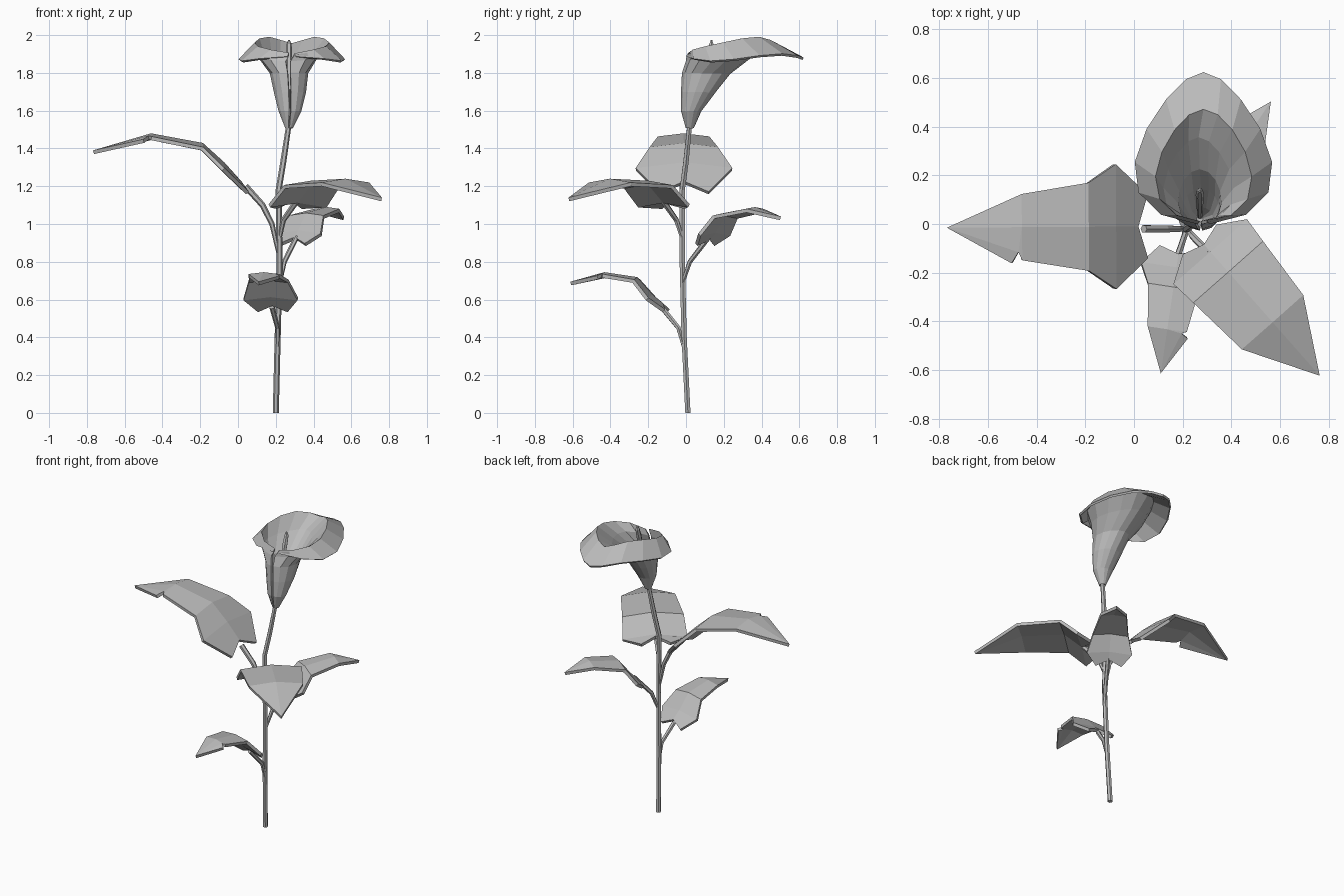
import bpy, bmesh
from math import sin, cos, pi
from mathutils import Vector

cube = bpy.data.objects.get("Cube")
if cube:
    bpy.data.objects.remove(cube, do_unlink=True)

GREY = (0.5, 0.5, 0.5, 1)
mat = bpy.data.materials.new("plain_grey")
mat.use_nodes = True
mat.diffuse_color = GREY
mat.node_tree.nodes["Principled BSDF"].inputs["Base Color"].default_value = GREY


def finish(name, bm, thickness=0, offset=0):
    """Turn a bmesh into a flat shaded object, thickened if it is a sheet."""
    bmesh.ops.recalc_face_normals(bm, faces=bm.faces)
    mesh = bpy.data.meshes.new(name)
    bm.to_mesh(mesh)
    bm.free()
    mesh.materials.append(mat)
    obj = bpy.data.objects.new(name, mesh)
    bpy.context.collection.objects.link(obj)
    if thickness:
        mod = obj.modifiers.new("thickness", 'SOLIDIFY')
        mod.thickness = thickness
        mod.offset = offset
    return obj


def tube(name, points, sides=6):
    """Closed tube through (x, y, z, radius) points."""
    bm = bmesh.new()
    path = [Vector(p[:3]) for p in points]
    rings = []
    for i, p in enumerate(points):
        d = (path[min(i + 1, len(path) - 1)] - path[max(i - 1, 0)]).normalized()
        u = d.cross(Vector((0, 1, 0.1))).normalized()
        v = d.cross(u)
        turns = [2 * pi * k / sides for k in range(sides)]
        rings.append([bm.verts.new(path[i] + p[3] * (u * cos(a) + v * sin(a))) for a in turns])
    for r, s in zip(rings, rings[1:]):
        for k in range(sides):
            n = (k + 1) % sides
            bm.faces.new((r[k], r[n], s[n], s[k]))
    bm.faces.new(rings[0])
    bm.faces.new(rings[-1])
    return finish(name, bm)


def leaf(name, base, tip, stations, tear=False):
    """Leaf from base (x, y) to tip (x, y, z); stations are (distance, height, half width)."""
    bm = bmesh.new()
    b = Vector((base[0], base[1], 0))
    t = Vector(tip)
    d = Vector((t.x - b.x, t.y - b.y, 0)).normalized()
    left = Vector((-d.y, d.x, 0))

    def vert(s, z, w):
        return bm.verts.new(b + d * s + left * w + Vector((0, 0, z - abs(w) * 0.12)))

    rows = []
    for i, (s, z, w) in enumerate(stations):
        # the base is notched where the stalk joins
        notch = w * 0.3 if i == 0 else 0
        rows.append((vert(s, z, w), vert(s + notch, z + notch, 0), vert(s, z, -w)))
    for r, q in zip(rows, rows[1:]):
        bm.faces.new((r[0], r[1], q[1], q[0]))
        bm.faces.new((r[1], r[2], q[2], q[1]))
    end = bm.verts.new(t)
    l, m, r = rows[-1]
    bm.faces.new((m, r, end))
    if tear:
        s, z, w = stations[-1]
        inner = vert(s + w * 0.1, z, w * 0.75)
        outer = vert(s + w * 0.3, z - w * 0.1, w * 1.08)
        bm.faces.new((l, m, inner))
        bm.faces.new((m, end, inner))
        bm.faces.new((inner, end, outer))
    else:
        bm.faces.new((l, m, end))
    return finish(name, bm, 0.02)


# Main stem
tube("stem", [(0.20, 0.01, 0, 0.016), (0.21, -0.01, 0.4, 0.016), (0.22, -0.02, 0.8, 0.016),
              (0.215, -0.02, 1.18, 0.016), (0.24, 0, 1.33, 0.016), (0.27, 0.02, 1.53, 0.014)])

# Leaf stalks
tube("left_stalk", [(0.04, -0.02, 1.2, 0.017), (0.13, -0.02, 1.1, 0.016),
                    (0.18, -0.02, 1.0, 0.014), (0.215, -0.02, 0.84, 0.01)])
tube("right_stalk", [(0.22, -0.02, 0.92, 0.01), (0.24, -0.05, 1.02, 0.014), (0.31, -0.12, 1.12, 0.016)])
tube("front_stalk", [(0.21, -0.01, 0.34, 0.01), (0.21, -0.04, 0.45, 0.013), (0.18, -0.13, 0.56, 0.014)])
tube("back_stalk", [(0.22, -0.02, 0.68, 0.01), (0.245, 0.02, 0.8, 0.013), (0.31, 0.12, 0.93, 0.014)])

# Leaves
leaf("left_leaf", (0.05, -0.01), (-0.765, -0.015, 1.38),
     [(0, 1.18, 0.13), (0.13, 1.32, 0.255), (0.24, 1.42, 0.18), (0.51, 1.47, 0.135)], True)
leaf("right_leaf", (0.27, -0.065), (0.76, -0.62, 1.13),
     [(0, 1.1, 0.09), (0.07, 1.12, 0.2), (0.18, 1.22, 0.19), (0.45, 1.23, 0.167)])
leaf("front_leaf", (0.185, -0.105), (0.11, -0.61, 0.685),
     [(0, 0.55, 0.08), (0.08, 0.62, 0.145), (0.16, 0.71, 0.105), (0.33, 0.735, 0.08)], True)
leaf("back_leaf", (0.29, 0.10), (0.56, 0.50, 1.03),
     [(0, 0.9, 0.08), (0.06, 0.96, 0.14), (0.13, 1.05, 0.11), (0.32, 1.08, 0.08)])


# Trumpet flower, open along the front and folded over at the rim
def flower():
    # centre x, half width, front y, back y, egg shape, heights from front to back
    rings = [(0.27, 0.014, 0.005, 0.035, 0, [1.51] * 4),
             (0.275, 0.055, -0.02, 0.075, 0, [1.6] * 4),
             (0.275, 0.08, -0.02, 0.15, 0, [1.7] * 4),
             (0.27, 0.095, -0.015, 0.23, 0.1, [1.8] * 4),
             (0.265, 0.145, 0.005, 0.36, 0.3, [1.86, 1.88, 1.89, 1.9]),
             (0.285, 0.19, 0.01, 0.47, 0.3, [1.9, 1.94, 1.99, 1.95]),
             (0.285, 0.262, 0.005, 0.62, 0.4, [1.885, 1.855, 1.9, 1.875])]
    count = 14
    bm = bmesh.new()
    rows = []
    for cx, rx, y0, y1, egg, heights in rings:
        row = []
        for k in range(count + 1):
            a = -pi / 2 + 0.06 + (2 * pi - 0.12) * k / count
            h = 3 * (1 - abs(2 * k / count - 1))
            i = min(int(h), 2)
            z = heights[i] + (heights[i + 1] - heights[i]) * (h - i)
            x = cx + rx * cos(a) * (1 - egg * sin(a))
            row.append(bm.verts.new((x, (y0 + y1) / 2 + (y1 - y0) / 2 * sin(a), z)))
        rows.append(row)
    for r, s in zip(rows, rows[1:]):
        for k in range(count):
            bm.faces.new((r[k], r[k + 1], s[k + 1], s[k]))
    return finish("flower", bm, 0.014)


flower()

# Spike inside the flower
tube("flower_spike", [(0.27, 0.03, 1.54, 0.01), (0.27, 0.08, 1.75, 0.014), (0.27, 0.12, 1.9, 0.017),
                      (0.27, 0.135, 1.95, 0.014), (0.27, 0.135, 1.975, 0.004)])
